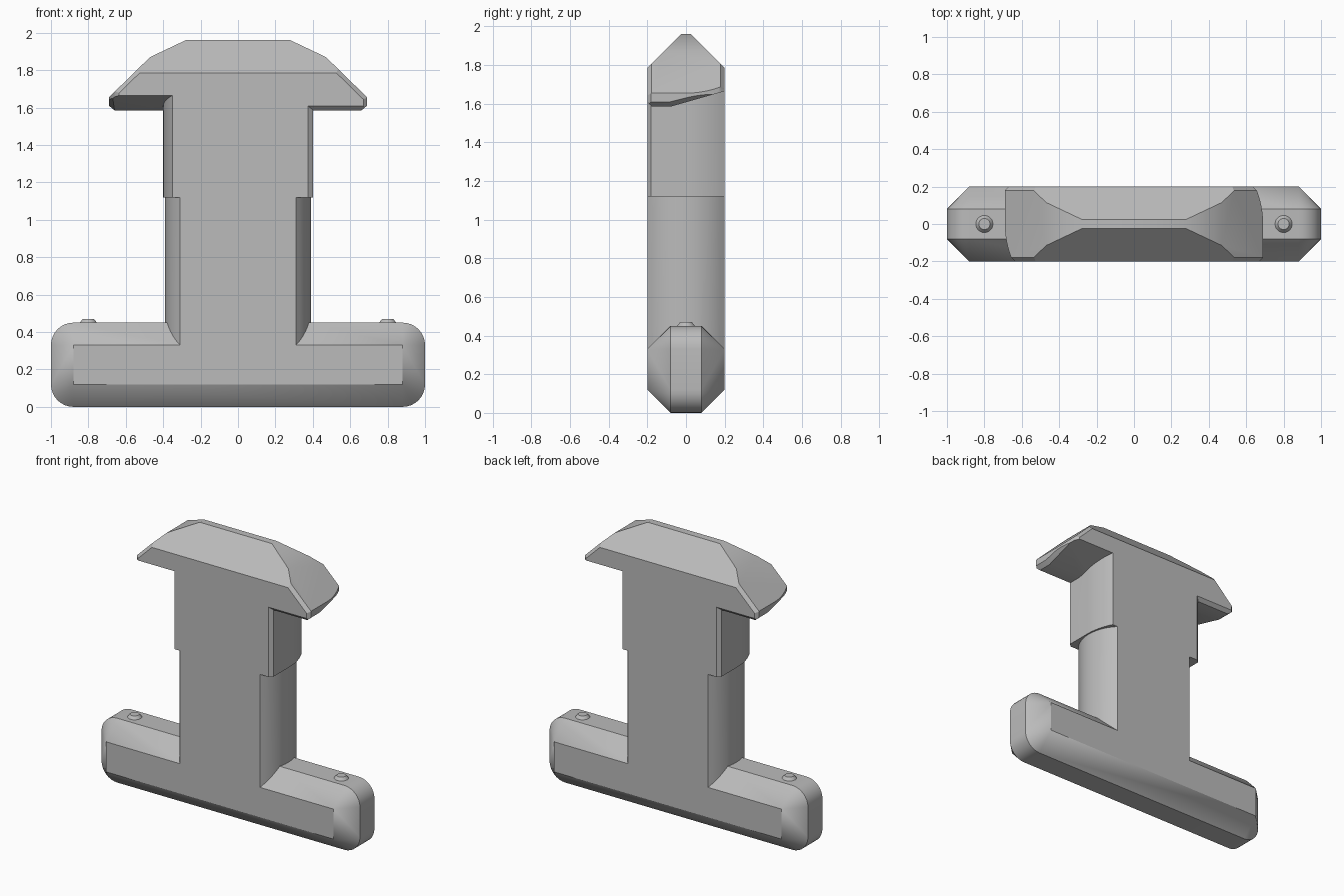
import bpy, bmesh, math
from mathutils import Vector, Matrix

if "Cube" in bpy.data.objects:
    bpy.data.objects.remove(bpy.data.objects["Cube"])

grey = bpy.data.materials.new("plain grey")
grey.diffuse_color = (0.5, 0.5, 0.5, 1)
grey.use_nodes = True
grey.node_tree.nodes["Principled BSDF"].inputs["Base Color"].default_value = grey.diffuse_color


def make(name, bm):
    bmesh.ops.recalc_face_normals(bm, faces=bm.faces)
    me = bpy.data.meshes.new(name)
    bm.to_mesh(me)
    bm.free()
    me.materials.append(grey)
    ob = bpy.data.objects.new(name, me)
    bpy.context.collection.objects.link(ob)
    return ob


def prism(name, outline, z0, z1):
    """Extrude a plan outline upwards."""
    bm = bmesh.new()
    face = bm.faces.new([bm.verts.new((x, y, z0)) for x, y in outline])
    top = bmesh.ops.extrude_face_region(bm, geom=[face])["geom"]
    bmesh.ops.translate(bm, vec=(0, 0, z1 - z0),
                        verts=[v for v in top if isinstance(v, bmesh.types.BMVert)])
    return make(name, bm)


def slice_off(bm, co, no):
    """Cut away everything beyond a plane and cap the opening."""
    geom = bm.verts[:] + bm.edges[:] + bm.faces[:]
    cut = bmesh.ops.bisect_plane(bm, geom=geom, dist=1e-5, plane_co=co,
                                 plane_no=Vector(no).normalized(), clear_outer=True)["geom_cut"]
    edges = [e for e in cut if isinstance(e, bmesh.types.BMEdge) and e.is_boundary]
    if edges:
        bmesh.ops.holes_fill(bm, edges=edges)


def half_turn(points):
    return points + [(-x, -y) for x, y in points]


# Base bar: hull of a rounded middle outline and smaller sharp front and back panels
bm = bmesh.new()
for y in (-0.08, 0.08):
    for cx, cz, start in ((0.88, 0.33, 0), (-0.88, 0.33, 90), (-0.88, 0.12, 180), (0.88, 0.12, 270)):
        for i in range(9):
            a = math.radians(start + i * 90 / 8)
            bm.verts.new((cx + 0.12 * math.cos(a), y, cz + 0.12 * math.sin(a)))
        bm.verts.new((cx, math.copysign(0.2, y), cz))
bmesh.ops.convex_hull(bm, input=bm.verts)
bmesh.ops.dissolve_limit(bm, angle_limit=0.005, verts=bm.verts, edges=bm.edges)
base = make("base_bar", bm)

# Lower column with bulging sides
R = 0.29
arc = [(0.39 - R + math.sqrt(R * R - y * y), y) for y in (-0.2 + 0.4 * i / 16 for i in range(17))]
lower = prism("lower_column", half_turn(arc), 0.2, 1.3)

# Upper column: each side chamfered at one corner, rounded at the other
side = [(0.375, -0.2), (0.40, -0.18)]
side += [(0.35 - 0.375 + math.sqrt(0.425 ** 2 - y * y), y) for y in (0.2 * i / 8 for i in range(8))]
side += [(0.35, 0.2)]
upper = prism("upper_column", half_turn(side), 1.12, 1.72)


# Head: each half carved from a block, the second turned half way round
def head_half(name, turn):
    bm = bmesh.new()
    bmesh.ops.create_cube(bm, size=1, matrix=Matrix.Translation((0.295, 0, 1.76))
                          @ Matrix.Diagonal((0.79, 0.4, 0.4, 1)))
    end = Vector((0.215, 0, 0.22)).normalized()
    slice_off(bm, (0.28, 0, 1.96), (0.09, 0, 0.19))           # shallow top slope
    slice_off(bm, (0.47, 0, 1.87), end)                       # steep end slope
    for s in (-1, 1):
        slice_off(bm, (0, s * 0.025, 1.96), (0, s, 1))        # roof sides
        slice_off(bm, (0.53, s * 0.18, 1.809), end + Vector((0, s, 0)))
    slice_off(bm, (0.69, -0.18, 0), (1, -1, 0))               # end corners
    slice_off(bm, (0.655, 0.18, 0), (1, 1, 0))
    for i in range(1, 8):                                     # rounded end
        a = math.asin(0.18 / 0.5) * i / 7
        slice_off(bm, (0.69 - 0.5 + 0.5 * math.cos(a), 0.5 * math.sin(a), 0),
                  (math.cos(a), math.sin(a), 0))
    slice_off(bm, (0, -0.08, 1.585), (0, 0, -1))              # underside
    slice_off(bm, (0, -0.08, 1.585), (0, 0.08, -0.28))
    slice_off(bm, (0, -0.2, 1.608), (0, -1, -1))
    slice_off(bm, (0.69, -0.08, 1.61), (1, 0, -1.2))
    slice_off(bm, (0.69, -0.08, 1.61), (1, 0.3, -1.2))
    if turn:
        bm.transform(Matrix.Rotation(math.pi, 4, 'Z'))
    return make(name, bm)


# Join the parts into one solid
body = base
for part in (lower, upper, head_half("head_right", False), head_half("head_left", True)):
    mod = body.modifiers.new("join", 'BOOLEAN')
    mod.operation, mod.solver, mod.object = 'UNION', 'EXACT', part
    bpy.context.view_layer.objects.active = body
    bpy.ops.object.modifier_apply(modifier=mod.name)
    bpy.data.objects.remove(part)
body.name = "body"
bm = bmesh.new()
bm.from_mesh(body.data)
bmesh.ops.remove_doubles(bm, verts=bm.verts, dist=1e-4)
bmesh.ops.dissolve_limit(bm, angle_limit=0.005, verts=bm.verts, edges=bm.edges)
bm.to_mesh(body.data)
bm.free()

# Small studs on the base
studs = []
for x, label in ((-0.8, "left"), (0.8, "right")):
    bm = bmesh.new()
    bmesh.ops.create_cone(bm, cap_ends=True, segments=24, radius1=0.05, radius2=0.03,
                          depth=0.025, matrix=Matrix.Translation((x, 0, 0.4575)))
    studs.append(make("stud_" + label, bm))

# Smooth curves, keep hard edges
for ob in [body] + studs:
    bpy.ops.object.select_all(action='DESELECT')
    ob.select_set(True)
    bpy.context.view_layer.objects.active = ob
    bpy.ops.object.shade_smooth_by_angle(angle=math.radians(30))
